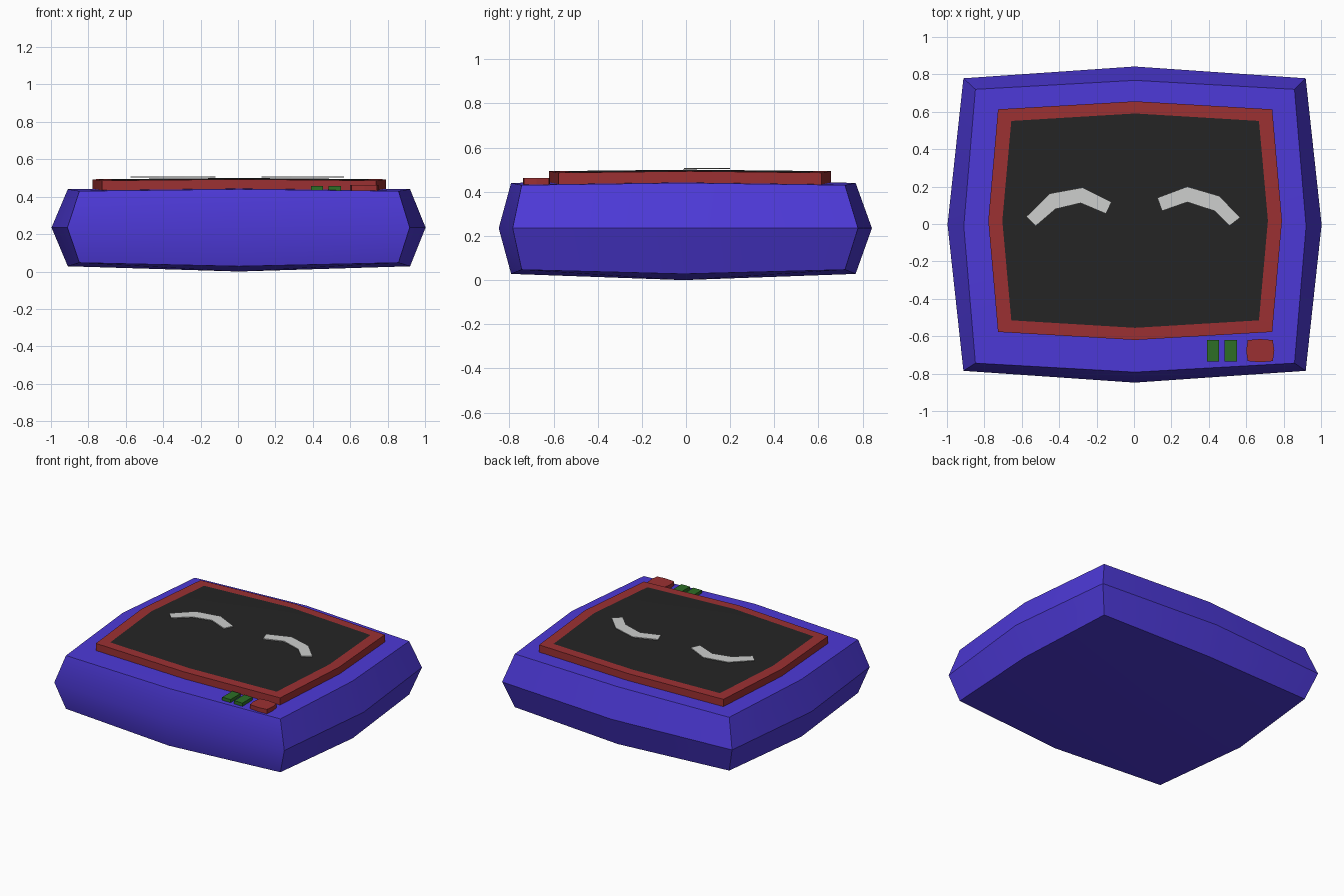
import bpy, bmesh, math

if "Cube" in bpy.data.objects:
    bpy.data.objects.remove(bpy.data.objects["Cube"])


def material(name, rgb):
    m = bpy.data.materials.new(name)
    m.diffuse_color = (*rgb, 1)
    m.use_nodes = True
    m.node_tree.nodes["Principled BSDF"].inputs["Base Color"].default_value = m.diffuse_color
    return m


BLUE = material("blue shell", (0.074, 0.041, 0.68))
RED = material("dark red", (0.33, 0.03, 0.032))
BLACK = material("screen black", (0.018, 0.018, 0.018))
GREEN = material("button green", (0.026, 0.156, 0.019))
WHITE = material("eye grey", (0.61, 0.62, 0.61))


def ring(cx, cy, corner, mid, zc, zm):
    """Eight points of a square with bulged sides: corners and side middles."""
    (a, b), (m, n) = corner, mid
    pts = [(-a, -b, zc), (0, -n, zm), (a, -b, zc), (m, 0, zm),
           (a, b, zc), (0, n, zm), (-a, b, zc), (-m, 0, zm)]
    return [(cx + x, cy + y, z) for x, y, z in pts]


def loft(name, rings, mats, bottom=None, top=None, angle=0, top_mat=0):
    """Skin stacked rings; close the ends with a fan (height) or one face."""
    bm = bmesh.new()
    vs = [[bm.verts.new(p) for p in r] for r in rings]
    n = len(vs[0])
    for lo, hi in zip(vs, vs[1:]):
        for i in range(n):
            j = (i + 1) % n
            bm.faces.new((lo[i], lo[j], hi[j], hi[i]))
    for loop, z, mat in ((vs[0], bottom, 0), (vs[-1], top, top_mat)):
        if z is None:
            bm.faces.new(loop).material_index = mat
            continue
        c = [sum(v.co[k] for v in loop) / n for k in (0, 1)]
        apex = bm.verts.new((*c, z))
        for i in range(n):
            bm.faces.new((loop[i], loop[(i + 1) % n], apex)).material_index = mat
    bmesh.ops.recalc_face_normals(bm, faces=bm.faces)
    me = bpy.data.meshes.new(name)
    bm.to_mesh(me)
    bm.free()
    for m in mats:
        me.materials.append(m)
    ob = bpy.data.objects.new(name, me)
    bpy.context.collection.objects.link(ob)
    if angle:
        bpy.ops.object.select_all(action='DESELECT')
        ob.select_set(True)
        bpy.context.view_layer.objects.active = ob
        bpy.ops.object.shade_smooth_by_angle(angle=math.radians(angle))
    return ob


# Pillow-shaped shell: bottom, widest and top rings
loft("shell", [
    ring(0.005, -0.012, (0.853, 0.732), (0.915, 0.78), 0.047, 0.028),
    ring(0.003, -0.003, (0.915, 0.782), (1.0, 0.845), 0.235, 0.235),
    ring(0.005, -0.012, (0.853, 0.732), (0.915, 0.78), 0.43, 0.44),
], [BLUE], bottom=0.0, top=0.455, angle=35)

# Raised frame with the screen set flush in its top
loft("screen_frame", [
    ring(0.006, 0.018, (0.733, 0.595), (0.785, 0.638), 0.425, 0.43),
    ring(0.006, 0.018, (0.733, 0.595), (0.785, 0.638), 0.486, 0.493),
    ring(0.006, 0.018, (0.662, 0.533), (0.71, 0.573), 0.488, 0.494),
], [RED, BLACK], bottom=0.44, top=0.5, angle=30, top_mat=1)

# Eyes: thin curved strips on the screen
EYES = {
    "left_eye": ([(-0.575, 0.04), (-0.45, 0.163), (-0.275, 0.195), (-0.12, 0.118)],
                 [(-0.525, -0.01), (-0.42, 0.08), (-0.285, 0.112), (-0.15, 0.055)]),
    "right_eye": ([(0.125, 0.14), (0.285, 0.2), (0.455, 0.15), (0.568, 0.035)],
                  [(0.15, 0.07), (0.285, 0.117), (0.43, 0.07), (0.51, -0.01)]),
}
for name, (outer, inner) in EYES.items():
    outline = outer + inner[::-1]
    loft(name, [[(x, y, z) for x, y in outline] for z in (0.502, 0.508)], [WHITE])

# Two green buttons
for i, x in enumerate((0.422, 0.517)):
    r = ((0.033, 0.057), (0.033, 0.057))
    loft(f"green_button_{i + 1}", [ring(x, -0.678, *r, z, z) for z in (0.425, 0.458)],
         [GREEN])

# Rounded red button
loft("red_button", [ring(0.675, -0.677, (0.067, 0.056), (0.075, 0.062), z, z)
                    for z in (0.42, 0.463)], [RED])
